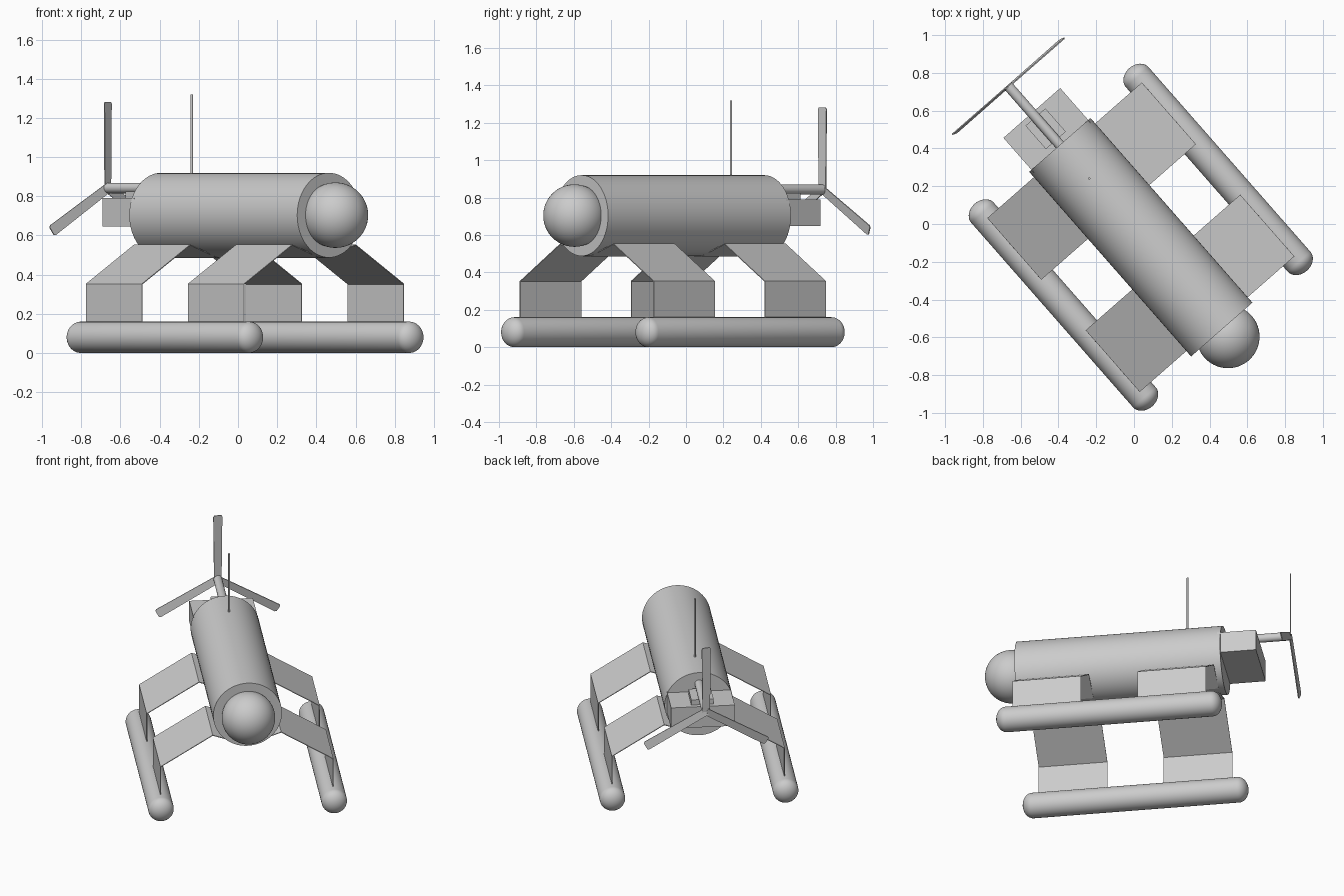
import bpy, bmesh
from math import radians, sin, cos, pi
from mathutils import Matrix, Vector

if "Cube" in bpy.data.objects:
    bpy.data.objects.remove(bpy.data.objects["Cube"])

# Parts are built with the nose along -y, then turned to the final heading
PLACE = Matrix.Translation((0.036, -0.070, 0)) @ Matrix.Rotation(radians(41.25), 4, 'Z')


def finish(name, bm, smooth=False):
    bmesh.ops.recalc_face_normals(bm, faces=bm.faces)
    me = bpy.data.meshes.new(name)
    bm.to_mesh(me)
    bm.free()
    ob = bpy.data.objects.new(name, me)
    bpy.context.collection.objects.link(ob)
    ob.matrix_world = PLACE
    if smooth:
        bpy.ops.object.select_all(action='DESELECT')
        ob.select_set(True)
        bpy.context.view_layer.objects.active = ob
        bpy.ops.object.shade_smooth_by_angle(angle=radians(35))
    return ob


def lathe(name, profile, center, axis='Y', steps=64):
    """Spin (radius, height) points around an axis through center."""
    bm = bmesh.new()
    vs = [bm.verts.new((r, 0, h)) for r, h in profile]
    es = [bm.edges.new(p) for p in zip(vs, vs[1:])]
    bmesh.ops.spin(bm, geom=vs + es, cent=(0, 0, 0), axis=(0, 0, 1),
                   angle=2 * pi, steps=steps)
    bmesh.ops.remove_doubles(bm, verts=bm.verts, dist=1e-5)
    turn = Matrix.Rotation(radians(-90), 4, 'X') if axis == 'Y' else Matrix()
    bm.transform(Matrix.Translation(center) @ turn)
    return finish(name, bm, True)


def rod(name, r, a, b, center, axis='Y', steps=64):
    return lathe(name, [(0, a), (r, a), (r, b), (0, b)], center, axis, steps)


def box(name, lo, hi):
    bm = bmesh.new()
    bmesh.ops.create_cube(bm, size=1)
    lo, hi = Vector(lo), Vector(hi)
    bm.transform(Matrix.Translation((lo + hi) / 2) @ Matrix.Diagonal((*(hi - lo), 1)))
    return finish(name, bm)


# Fuselage and nose ball
rod("fuselage", 0.216, -0.65, 0.65, (0, 0, 0.7035))
lathe("nose_ball", [(0.167 * sin(pi * i / 32), -0.167 * cos(pi * i / 32)) for i in range(33)],
      (0, -0.70, 0.7035))

# Skid floats with flattened domes at both ends
half = [(0.08 * sin(pi / 2 * i / 10), 0.65 + 0.063 * cos(pi / 2 * i / 10)) for i in range(11)]
skid = half + [(r, -h) for r, h in reversed(half)]
for side, s in (("left", -1), ("right", 1)):
    lathe(side + "_skid", skid, (s * 0.5445, 0, 0.08), steps=48)
    # Bent sheet struts, front and rear
    for place, y0, y1 in (("front", -0.612, -0.178), ("rear", 0.178, 0.612)):
        bm = bmesh.new()
        path = [(0.542, 0.12), (0.542, 0.352), (0.215, 0.552), (0.03, 0.488)]
        rows = [[bm.verts.new((s * x, y, z)) for y in (y0, y1)] for x, z in path]
        for a, b in zip(rows, rows[1:]):
            bm.faces.new((a[0], a[1], b[1], b[0]))
        ob = finish(f"{side}_{place}_strut", bm)
        mod = ob.modifiers.new("thickness", 'SOLIDIFY')
        mod.thickness = 0.005
        mod.offset = 0

# Tail engine block with raised pad
box("engine_block", (-0.2, 0.63, 0.647), (0.2, 0.875, 0.79))
box("engine_pad", (-0.07, 0.682, 0.78), (0.07, 0.846, 0.825))

# Propeller shaft and three pitched blades
rod("propeller_shaft", 0.027, 0.6, 1.065, (0, 0, 0.842), steps=32)
for i in range(3):
    bm = bmesh.new()
    outline = [(-0.024, 0), (-0.029, 0.43), (-0.022, 0.44),
               (0.022, 0.44), (0.029, 0.43), (0.024, 0)]
    face = bm.faces.new([bm.verts.new((x, -0.003, z)) for x, z in outline])
    ext = bmesh.ops.extrude_face_region(bm, geom=[face])["geom"]
    bmesh.ops.translate(bm, vec=(0, 0.006, 0),
                        verts=[v for v in ext if isinstance(v, bmesh.types.BMVert)])
    bm.transform(Matrix.Translation((0, 1.063, 0.842))
                 @ Matrix.Rotation(radians(120 * i), 4, 'Y')
                 @ Matrix.Rotation(radians(10), 4, 'Z'))
    finish(f"propeller_blade_{i + 1}", bm)

# Antenna
rod("antenna", 0.006, 0.88, 1.32, (0, 0.413, 0), axis='Z', steps=16)
